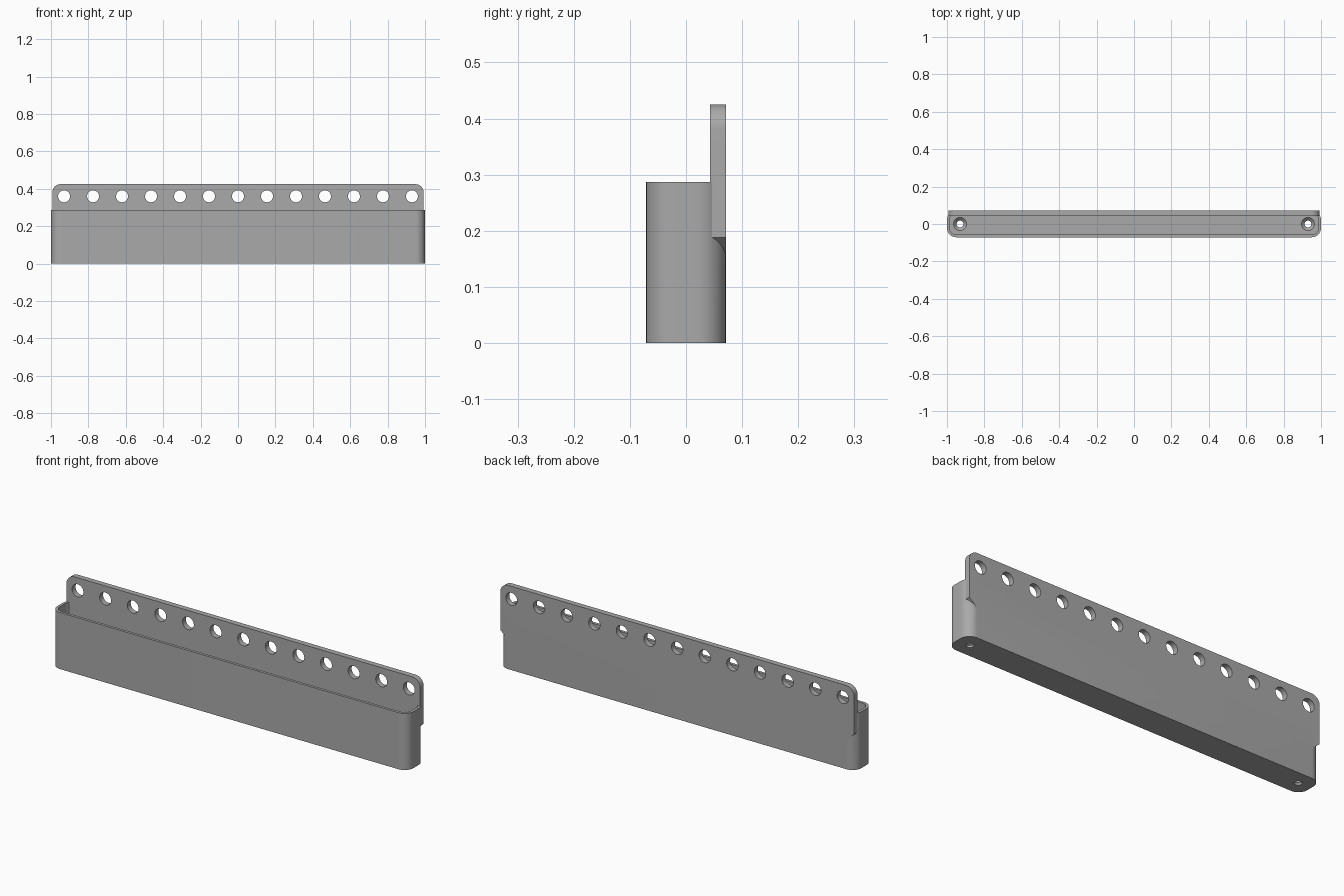
import bpy, bmesh, math
from mathutils import Matrix, Vector

if "Cube" in bpy.data.objects:
    bpy.data.objects.remove(bpy.data.objects["Cube"], do_unlink=True)

grey = bpy.data.materials.new("plain grey")
grey.use_nodes = True
colour = (0.4, 0.4, 0.4, 1)
grey.diffuse_color = colour
grey.node_tree.nodes["Principled BSDF"].inputs["Base Color"].default_value = colour

HALF_DEPTH, RIM_Z, TOP_Z = 0.071, 0.287, 0.425
CORNER, WALL, FLOOR = 0.05, 0.014, 0.027
PLATE_X, PLATE_THICK, PLATE_Z = 0.993, 0.028, 0.15
END_X = 0.93


def finish(name, bm):
    bmesh.ops.recalc_face_normals(bm, faces=bm.faces)
    mesh = bpy.data.meshes.new(name)
    bm.to_mesh(mesh)
    bm.free()
    mesh.materials.append(grey)
    obj = bpy.data.objects.new(name, mesh)
    bpy.context.collection.objects.link(obj)
    return obj


def prism(name, points, direction):
    bm = bmesh.new()
    face = bm.faces.new([bm.verts.new(p) for p in points])
    moved = bmesh.ops.extrude_face_region(bm, geom=[face])["geom"]
    bmesh.ops.translate(bm, vec=Vector(direction),
                        verts=[v for v in moved if isinstance(v, bmesh.types.BMVert)])
    return finish(name, bm)


def arc(cx, cy, radius, start, steps=12):
    return [(cx + radius * math.cos(start + math.pi / 2 * i / steps),
             cy + radius * math.sin(start + math.pi / 2 * i / steps))
            for i in range(steps + 1)]


def rounded_box(name, inset, z0, z1):
    cx, cy = 1 - CORNER, HALF_DEPTH - CORNER
    outline = []
    for k, (sx, sy) in enumerate([(1, 1), (-1, 1), (-1, -1), (1, -1)]):
        outline += arc(sx * cx, sy * cy, CORNER - inset, k * math.pi / 2)
    return prism(name, [(x, y, z0) for x, y in outline], (0, 0, z1 - z0))


def cones(name, centres, r1, r2, depth, rotation=Matrix()):
    bm = bmesh.new()
    for c in centres:
        bmesh.ops.create_cone(bm, cap_ends=True, segments=40, radius1=r1, radius2=r2,
                              depth=depth, matrix=Matrix.Translation(c) @ rotation)
    return finish(name, bm)


def combine(target, other, operation):
    mod = target.modifiers.new(operation.lower(), "BOOLEAN")
    mod.operation, mod.solver, mod.object = operation, "EXACT", other
    bpy.ops.object.select_all(action="DESELECT")
    bpy.context.view_layer.objects.active = target
    target.select_set(True)
    bpy.ops.object.modifier_apply(modifier=mod.name)
    bpy.data.objects.remove(other, do_unlink=True)


# Long open tray with rounded corners
tray = rounded_box("tray_with_back_plate", 0, 0, RIM_Z)
combine(tray, rounded_box("cavity_cutter", WALL, FLOOR, RIM_Z + 0.1), "DIFFERENCE")

# Back plate: rounded top corners, sloped lower corners
r = 0.045
outline = [(1 - CORNER, PLATE_Z), (PLATE_X, PLATE_Z + 0.038)]
outline += arc(PLATE_X - r, TOP_Z - r, r, 0)
outline += [(-x, z) for x, z in reversed(outline)]
plate = prism("back_plate", [(x, HALF_DEPTH - PLATE_THICK, z) for x, z in outline],
              (0, PLATE_THICK, 0))
combine(tray, plate, "UNION")

# Row of hanging holes through the plate
row = [(END_X * i / 6, HALF_DEPTH, 0.36) for i in range(-6, 7)]
combine(tray, cones("row_cutter", row, 0.032, 0.032, 0.2,
                    Matrix.Rotation(math.pi / 2, 4, "X")), "DIFFERENCE")

# Countersunk screw holes in the floor
ends = (-END_X, END_X)
combine(tray, cones("screw_cutter", [(x, 0, 0) for x in ends], 0.018, 0.018, 0.1),
        "DIFFERENCE")
sink = 0.018
combine(tray, cones("sink_cutter", [(x, 0, FLOOR - sink / 2 + 0.001) for x in ends],
                    0.018, 0.036, sink), "DIFFERENCE")

# Smooth the rounded faces, keep the edges crisp
bpy.ops.object.select_all(action="DESELECT")
tray.select_set(True)
bpy.context.view_layer.objects.active = tray
bpy.ops.object.shade_smooth_by_angle(angle=math.radians(30))
